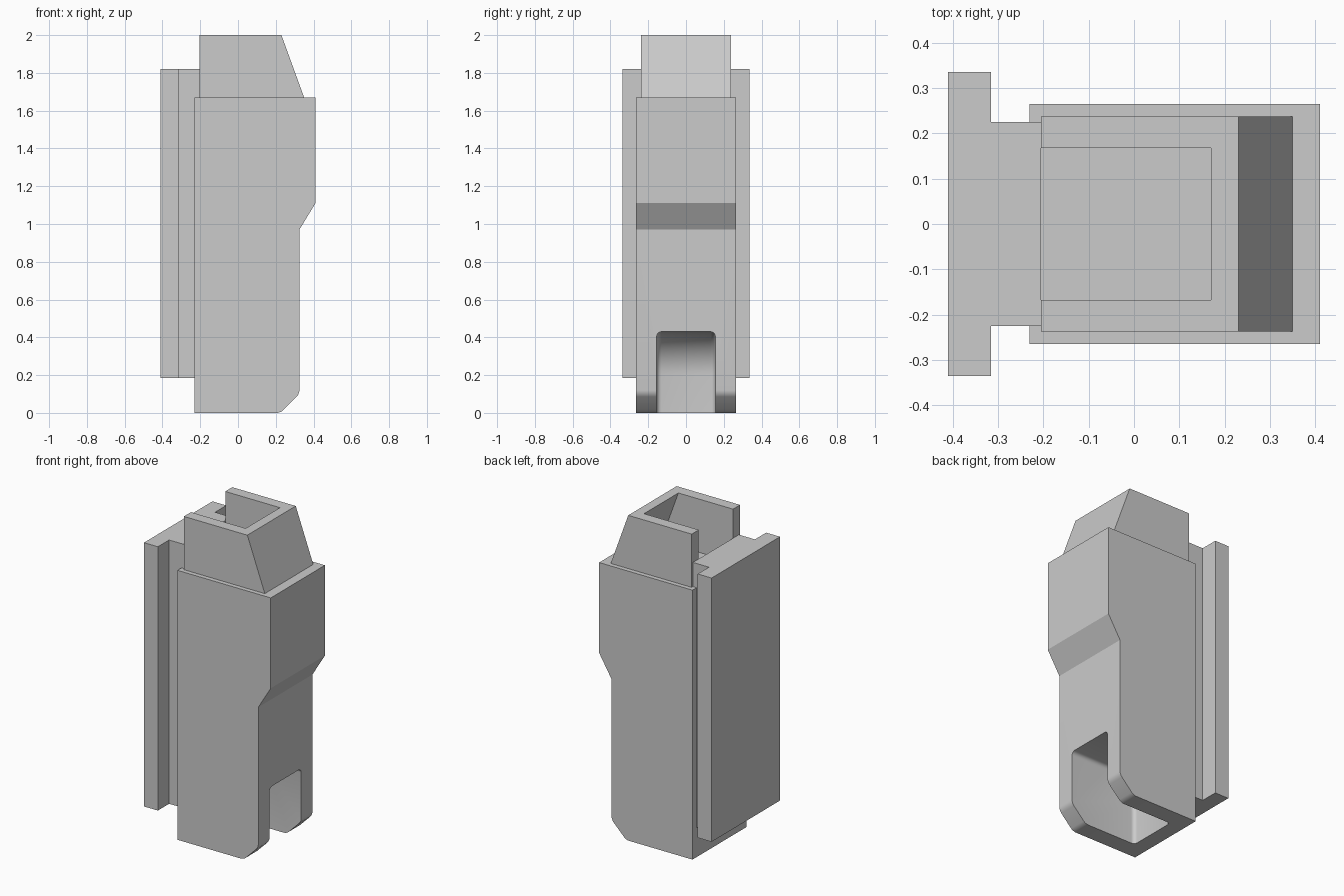
import bpy, bmesh, math
from mathutils import Vector

cube = bpy.data.objects.get("Cube")
if cube:
    bpy.data.objects.remove(cube, do_unlink=True)

grey = bpy.data.materials.new("plain_grey")
grey.use_nodes = True
grey.diffuse_color = (0.6, 0.6, 0.6, 1)
grey.node_tree.nodes["Principled BSDF"].inputs["Base Color"].default_value = (0.6, 0.6, 0.6, 1)


def loft(name, ring_a, ring_b, rounded=None, radius=0.02):
    """Solid between two matching rings; edges passing the rounded test get a fillet."""
    bm = bmesh.new()
    a = [bm.verts.new(p) for p in ring_a]
    b = [bm.verts.new(p) for p in ring_b]
    bm.faces.new(a)
    bm.faces.new(b[::-1])
    for i in range(len(a)):
        j = (i + 1) % len(a)
        bm.faces.new((a[i], b[i], b[j], a[j]))
    bmesh.ops.recalc_face_normals(bm, faces=bm.faces)
    if rounded:
        edges = [e for e in bm.edges if rounded(e.verts[0].co, e.verts[1].co)]
        bmesh.ops.bevel(bm, geom=edges, offset=radius, segments=4,
                        profile=0.5, affect='EDGES')
    mesh = bpy.data.meshes.new(name)
    bm.to_mesh(mesh)
    bm.free()
    mesh.materials.append(grey)
    obj = bpy.data.objects.new(name, mesh)
    bpy.context.collection.objects.link(obj)
    return obj


def side_profile(name, points, half_width, **kw):
    """Extrude an (x, z) profile symmetrically along y."""
    return loft(name, [Vector((x, -half_width, z)) for x, z in points],
                [Vector((x, half_width, z)) for x, z in points], **kw)


def activate(obj):
    bpy.ops.object.select_all(action='DESELECT')
    obj.select_set(True)
    bpy.context.view_layer.objects.active = obj


# Main body with a stepped front and a softened toe
body = side_profile(
    "body",
    [(-0.23, 0), (0.225, 0), (0.325, 0.10), (0.325, 0.97),
     (0.41, 1.11), (0.41, 1.67), (-0.23, 1.67)], 0.265,
    rounded=lambda p, q: abs(p.y - q.y) > 0.1 and p.z < 0.2 and p.x > 0,
    radius=0.02)

# Slot through the toe: flat ceiling sweeping down into a vertical rear wall
slot_r, rear, ceiling = 0.23, -0.134, 0.43
arc = [(rear + slot_r - slot_r * math.cos(t), ceiling - slot_r + slot_r * math.sin(t))
       for t in (math.pi / 2 * i / 16 for i in range(17))]
slot = side_profile(
    "slot_cutter", [(rear, -0.1)] + arc + [(0.6, ceiling), (0.6, -0.1)], 0.155,
    rounded=lambda p, q: abs(p.y - q.y) < 0.01, radius=0.025)
slot.hide_render = True

cut = body.modifiers.new("slot", 'BOOLEAN')
cut.operation = 'DIFFERENCE'
cut.solver = 'EXACT'
cut.object = slot
activate(body)
bpy.ops.object.modifier_apply(modifier=cut.name)
bpy.data.objects.remove(slot, do_unlink=True)
bpy.ops.object.shade_smooth_by_angle(angle=math.radians(30))


# Tapered open collar, U-shaped in plan with the opening towards the rail
def collar_ring(outer, inner, z):
    half = [(-0.205, 0.168), (-0.205, 0.237), (outer, 0.237)]
    plan = [(inner, 0.168)] + half
    return [Vector((x, y, z)) for x, y in plan] + \
           [Vector((x, -y, z)) for x, y in reversed(plan)]


loft("collar", collar_ring(0.35, 0.29, 1.67), collar_ring(0.23, 0.17, 2.0))

# T-shaped mounting rail
half_t = [(-0.205, 0.225), (-0.315, 0.225), (-0.315, 0.335), (-0.41, 0.335)]
plan = half_t + [(x, -y) for x, y in reversed(half_t)]
loft("mounting_rail", [Vector((x, y, 0.185)) for x, y in plan],
     [Vector((x, y, 1.82)) for x, y in plan])
